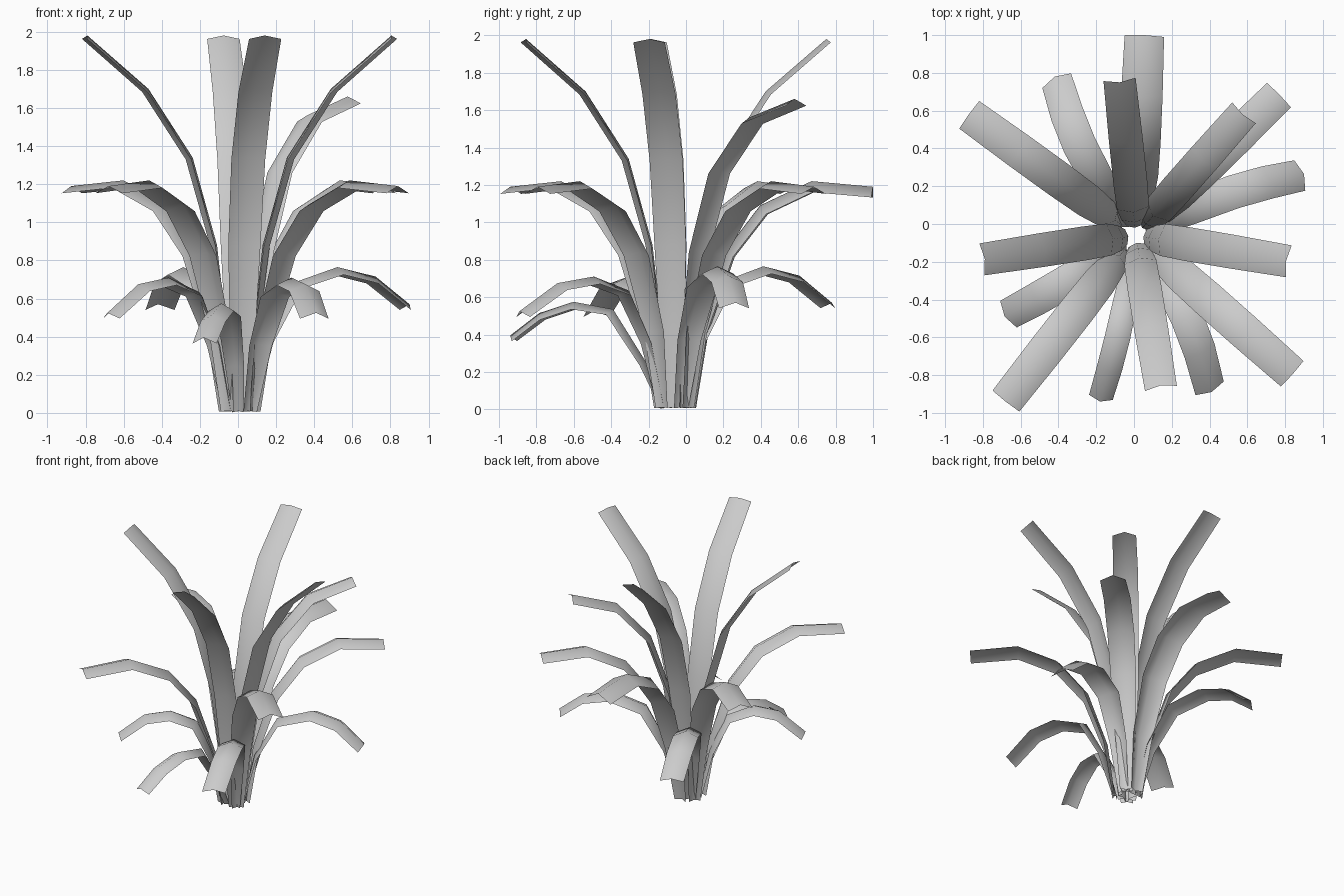
import bpy
from mathutils import Vector

if "Cube" in bpy.data.objects:
    bpy.data.objects.remove(bpy.data.objects["Cube"])

CENTRE = Vector((0.01, -0.06, 0))

# Side profiles: (fraction of reach, height) from root to tip
TALL = [(.05, .01), (.085, .42), (.15, .88), (.31, 1.34), (.60, 1.70), (1, 1.98)]
UPPER = [(.06, .01), (.09, .40), (.16, .85), (.33, 1.28), (.62, 1.56), (1, 1.66)]
MID = [(.08, .01), (.125, .42), (.25, .84), (.43, 1.09), (.69, 1.22), (1, 1.19)]
LOW = [(.06, .01), (.15, .38), (.32, .68), (.59, .765), (.81, .715), (1, .57)]
SHORT = [(.08, .01), (.17, .36), (.32, .635), (.55, .71), (.775, .675), (1, .525)]
DROOP = [(.06, .01), (.17, .25), (.37, .535), (.61, .575), (.82, .515), (1, .395)]

# Width along the leaf as a share of full width
TAPER = [.45, .75, .95, 1, 1, .95]


def leaf(name, tip_x, tip_y, profile, width, bow=0.0, fold=0.04):
    """Strip leaf folded along its midrib, arching from the centre to the tip."""
    reach = Vector((tip_x, tip_y, 0)) - CENTRE
    out = reach.normalized()
    side = Vector((-out.y, out.x, 0))
    path = [CENTRE + reach * f + side * bow * 4 * f * (1 - f) + Vector((0, 0, z))
            for f, z in profile]
    verts, faces = [], []
    for i, p in enumerate(path):
        tangent = path[min(i + 1, len(path) - 1)] - path[max(i - 1, 0)]
        half = side * width * TAPER[i] / 2
        drop = tangent.cross(side).normalized() * fold * TAPER[i]
        verts += [p - half - drop, p, p + half - drop]
        if i:
            a = 3 * (i - 1)
            faces += [(a, a + 3, a + 4, a + 1), (a + 1, a + 4, a + 5, a + 2)]
    mesh = bpy.data.meshes.new(name)
    mesh.from_pydata(verts, [], faces)
    mesh.polygons.foreach_set("use_smooth", [True] * len(mesh.polygons))
    mesh.update()
    bpy.context.collection.objects.link(bpy.data.objects.new(name, mesh))


# Tall upright leaves
for n, x, y in [("back", -.075, .75), ("front", .14, -.855),
                ("left", -.79, -.185), ("right", .805, -.195)]:
    leaf("tall_leaf_" + n, x, y, TALL, .18, fold=.025)

# Single upper leaf
leaf("upper_leaf", .575, .58, UPPER, .175)

# Arching middle leaves
for n, x, y, w, f in [("back", .055, 1.0, .22, .06), ("back_left", -.875, .58, .19, .04),
                      ("front_left", -.68, -.94, .19, .04),
                      ("front_right", .84, -.795, .19, .04),
                      ("back_right", .77, .685, .19, .04)]:
    leaf("middle_leaf_" + n, x, y, MID, w, fold=f)

# Drooping low leaves
leaf("low_leaf_right", .90, .265, LOW, .18, .04)
leaf("low_leaf_back_left", -.42, .78, LOW, .18, .05)
leaf("low_leaf_front_left", -.685, -.49, SHORT, .175, .015)
leaf("low_leaf_front_right", .41, -.89, SHORT, .175, .055)
leaf("low_leaf_front", -.18, -.94, DROOP, .135, .02)
